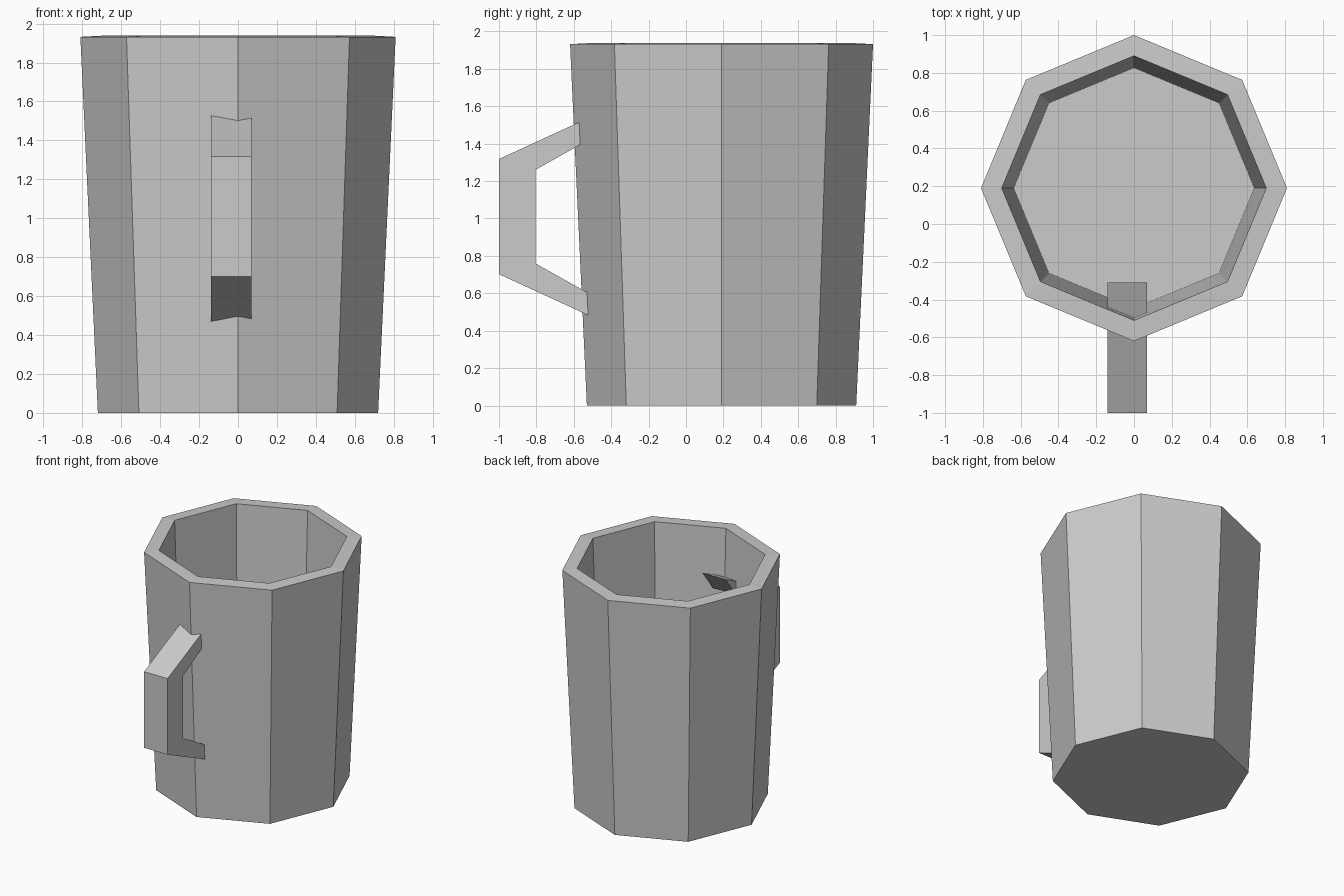
import bpy, bmesh
from math import cos, sin, pi

if "Cube" in bpy.data.objects:
    bpy.data.objects.remove(bpy.data.objects["Cube"])

CENTRE_Y = 0.19
SIDES = 8


def make_object(name, bm):
    bmesh.ops.recalc_face_normals(bm, faces=bm.faces[:])
    mesh = bpy.data.meshes.new(name)
    bm.to_mesh(mesh)
    bm.free()
    obj = bpy.data.objects.new(name, mesh)
    bpy.context.collection.objects.link(obj)
    return obj


# Mug body: octagonal rings from underside, up over the rim, down to the inner floor
profile = [(0.72, 0.0), (0.81, 1.932), (0.70, 1.938), (0.637, 0.072)]  # radius, z
bm = bmesh.new()
rings = [[bm.verts.new((r * cos(2 * pi * i / SIDES),
                        CENTRE_Y + r * sin(2 * pi * i / SIDES), z))
          for i in range(SIDES)] for r, z in profile]
for low, high in zip(rings, rings[1:]):
    for i in range(SIDES):
        j = (i + 1) % SIDES
        bm.faces.new((low[i], low[j], high[j], high[i]))
bm.faces.new(rings[0])
bm.faces.new(rings[-1])
make_object("mug_body", bm)

# Handle: angular strap, upper half mirrored about its mid height; ends pass through the wall
MID_Z = 1.01
outer = [(-0.31, 0.625), (-1.0, 0.308)]   # y, height above middle
inner = [(-0.44, 0.455), (-0.805, 0.25)]


def full_path(half):
    upper = [(y, MID_Z + h) for y, h in half]
    lower = [(y, MID_Z - h) for y, h in reversed(half)]
    return upper + lower


bm = bmesh.new()
sections = []
for (yo, zo), (yi, zi) in zip(full_path(outer), full_path(inner)):
    corners = [(-0.14, yo, zo), (0.07, yo, zo), (0.07, yi, zi), (-0.14, yi, zi)]
    sections.append([bm.verts.new(c) for c in corners])
for a, b in zip(sections, sections[1:]):
    for i in range(4):
        j = (i + 1) % 4
        bm.faces.new((a[i], a[j], b[j], b[i]))
bm.faces.new(sections[0])
bm.faces.new(sections[-1])
make_object("handle", bm)
